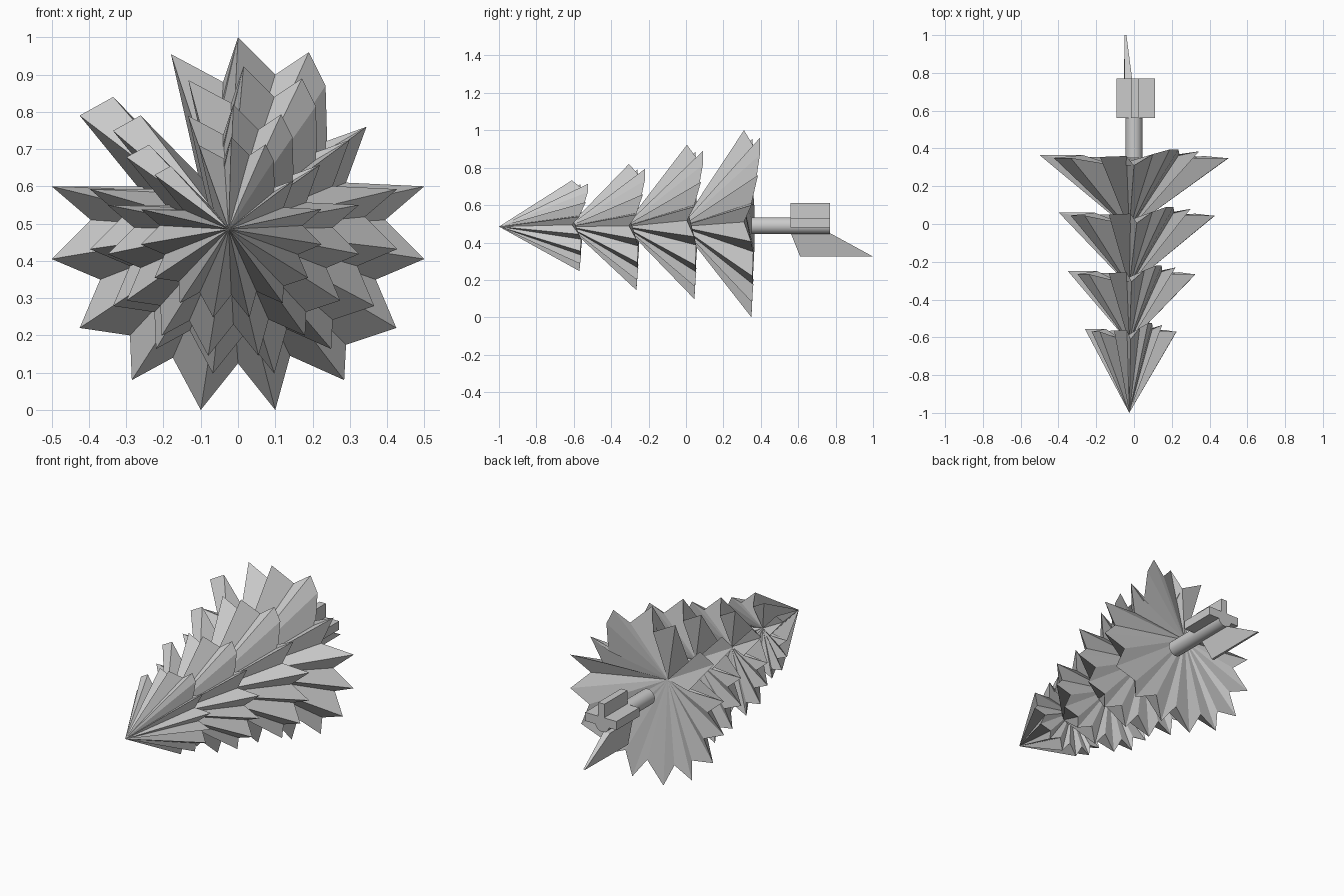
import bpy, bmesh, math

if "Cube" in bpy.data.objects:
    bpy.data.objects.remove(bpy.data.objects["Cube"])

AX, AZ = -0.025, 0.485   # line on which all tier points sit
HUB = 22                 # deep valley from which the underside fans out

# outline of the largest tier: x, z, depth offset from the rim plane
STAR = [
    (.5, .6, 0), (.395, .51, -.04), (.5, .405, -.002), (.37, .35, .01),
    (.425, .22, .005), (.29, .175, .01), (.285, .08, .003), (.14, .145, .006),
    (.1, 0, 0), (0, .125, .006), (-.1, 0, 0), (-.175, .14, .006),
    (-.285, .08, .003), (-.29, .2, .01), (-.425, .22, .008), (-.37, .35, .015),
    (-.5, .405, .015), (-.395, .51, .015), (-.5, .6, .015), (-.27, .6, .015),
    (-.425, .79, 0), (-.335, .84, 0), (-.1, .6, -.04), (-.18, .955, .005),
    (-.04, .88, .01), (0, 1, -.04), (.1, .9, .02), (.19, .96, .045),
    (.235, .87, .045), (.24, .7, .02), (.345, .76, .035), (.29, .61, 0),
]


def finish(bm, name):
    bmesh.ops.recalc_face_normals(bm, faces=bm.faces)
    me = bpy.data.meshes.new(name)
    bm.to_mesh(me)
    bm.free()
    ob = bpy.data.objects.new(name, me)
    bpy.context.collection.objects.link(ob)
    return ob


def tier(name, apex_y, rim_y, scale, cx, cz):
    bm = bmesh.new()
    apex = bm.verts.new((AX, apex_y, AZ))
    rim = [bm.verts.new((cx + x * scale, rim_y + off, cz + (z - .5) * scale))
           for x, z, off in STAR]
    n = len(rim)
    for i in range(n):
        j = (i + 1) % n
        bm.faces.new((apex, rim[i], rim[j]))
        if HUB not in (i, j):
            bm.faces.new((rim[HUB], rim[j], rim[i]))
    return finish(bm, name)


def prism(name, lower, upper):
    # joins two matching loops into a closed solid
    bm = bmesh.new()
    a = [bm.verts.new(p) for p in lower]
    b = [bm.verts.new(p) for p in upper]
    bm.faces.new(a)
    bm.faces.new(b)
    for i in range(len(a)):
        j = (i + 1) % len(a)
        bm.faces.new((a[i], a[j], b[j], b[i]))
    return finish(bm, name)


# four stacked branch tiers
TIERS = [(-1, -.57, .485, -.018, .49), (-.63, -.265, .675, -.0125, .4825),
         (-.33, .045, .825, .015, .51), (-.03, .35, 1, 0, .5)]
for i, t in enumerate(TIERS):
    tier(f"branch_tier_{i + 1}", *t)

# trunk
bpy.ops.mesh.primitive_cylinder_add(vertices=24, radius=.045, depth=.42,
                                    location=(0, .56, .49),
                                    rotation=(math.pi / 2, 0, 0))
bpy.context.object.name = "trunk"
bpy.ops.object.shade_smooth_by_angle()


# short stand legs around the trunk
def leg(name, x0, x1, z0, z1):
    loop = [(x0, z0), (x1, z0), (x1, z1), (x0, z1)]
    prism(name, [(x, .56, z) for x, z in loop], [(x, .77, z) for x, z in loop])


leg("stand_leg_left", -.092, -.02, .48, .53)
leg("stand_leg_right", .02, .11, .48, .53)
leg("stand_leg_top", -.015, .025, .5, .61)

# long swept leg at the bottom
side = [(.56, .45), (.77, .45), (1, .325), (.61, .325)]
left_x, right_x = (-.05, -.05, -.05, -.055), (-.01, -.01, -.04, -.04)
prism("stand_leg_bottom",
      [(x, y, z) for x, (y, z) in zip(left_x, side)],
      [(x, y, z) for x, (y, z) in zip(right_x, side)])
